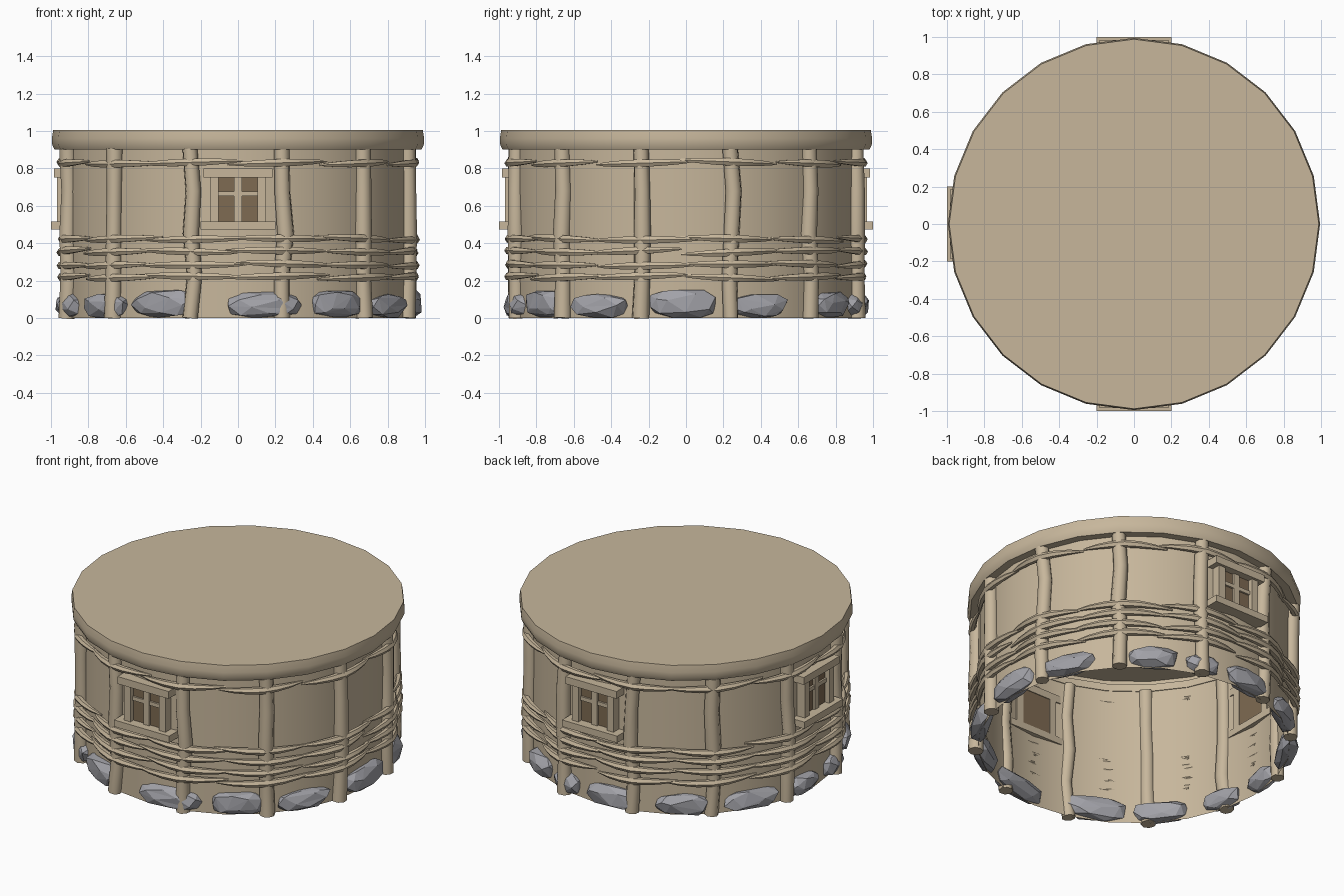
import bpy, bmesh, math, random
from mathutils import Vector, Matrix

random.seed(4)
old = bpy.data.objects.get("Cube")
if old:
    bpy.data.objects.remove(old, do_unlink=True)


def material(name, rgb):
    m = bpy.data.materials.new(name)
    m.use_nodes = True
    m.diffuse_color = (*rgb, 1)
    bsdf = next(n for n in m.node_tree.nodes if n.type == "BSDF_PRINCIPLED")
    bsdf.inputs["Base Color"].default_value = (*rgb, 1)
    return m


TAN = material("tan_clay", (0.57, 0.47, 0.33))
BROWN = material("dark_brown_pane", (0.21, 0.145, 0.085))
GREY = material("grey_stone", (0.36, 0.36, 0.39))


def finish(name, bm, mat, smooth=None):
    bmesh.ops.recalc_face_normals(bm, faces=bm.faces)
    mesh = bpy.data.meshes.new(name)
    bm.to_mesh(mesh)
    bm.free()
    ob = bpy.data.objects.new(name, mesh)
    bpy.context.collection.objects.link(ob)
    mesh.materials.append(mat)
    if smooth:
        bpy.ops.object.select_all(action="DESELECT")
        ob.select_set(True)
        bpy.context.view_layer.objects.active = ob
        bpy.ops.object.shade_smooth_by_angle(angle=math.radians(smooth))
    return ob


def polar(deg, r, z):
    """Angle runs from the front towards +x."""
    a = math.radians(deg)
    return Vector((r * math.sin(a), -r * math.cos(a), z))


def bridge(bm, rings):
    for a, b in zip(rings, rings[1:]):
        for i in range(len(a)):
            j = (i + 1) % len(a)
            bm.faces.new((a[i], a[j], b[j], b[i]))


def lathe(name, profile, cap_top=False, sides=24):
    bm = bmesh.new()
    rings = [[bm.verts.new(polar(360 * i / sides, r, z)) for i in range(sides)]
             for r, z in profile]
    bridge(bm, rings)
    if cap_top:
        bm.faces.new(rings[-1])
    return finish(name, bm, TAN, 40)


def sweep(bm, points, radii, ref, sides=8):
    """Tapered round stick along a path."""
    rings = []
    for k, p in enumerate(points):
        t = points[min(k + 1, len(points) - 1)] - points[max(k - 1, 0)]
        u = t.cross(ref).normalized()
        v = t.cross(u).normalized()
        rings.append([bm.verts.new(p + radii[k] * (
            u * math.cos(math.tau * i / sides) + v * math.sin(math.tau * i / sides)))
            for i in range(sides)])
    bridge(bm, rings)
    bm.faces.new(rings[0])
    bm.faces.new(rings[-1])


# Open-bottomed round wall and the thick slab on top
lathe("round_wall", [(0.93, 0.0), (0.93, 0.95)])
lathe("top_slab", [(0.925, 0.9), (0.98, 0.9), (0.993, 0.925), (0.995, 0.96),
                   (0.988, 1.005)], cap_top=True)

# Slightly crooked upright posts
POST_ANGLES = [15 + 30 * k for k in range(12)]
bm = bmesh.new()
for ang in POST_ANGLES:
    pts, radii = [], []
    for k in range(5):
        pts.append(polar(ang + random.uniform(-0.8, 0.8),
                         0.94 + random.uniform(-0.006, 0.006), 0.905 * k / 4))
        radii.append(random.uniform(0.041, 0.048))
    sweep(bm, pts, radii, polar(ang, 1, 0))
finish("wall_posts", bm, TAN, 50)

# Woven branches bent over every post
bm = bmesh.new()
for level in (0.22, 0.285, 0.355, 0.42, 0.83):
    for ang in POST_ANGLES:
        half = random.uniform(15.5, 18.5)
        mid = ang + random.uniform(-2, 2)
        tilt = random.uniform(-0.012, 0.012)
        base = level + random.uniform(-0.006, 0.006)
        pts, radii = [], []
        for k in range(7):
            t = k / 3 - 1
            pts.append(polar(mid + half * t, 0.968 - 0.038 * abs(t) ** 1.3,
                             base + tilt * t))
            radii.append(0.023 - 0.017 * t * t)
        sweep(bm, pts, radii, Vector((0, 0, 1)), 6)
finish("woven_branches", bm, TAN, 50)


# Windows on the front, back and right
def box(bm, x0, x1, r0, r1, z0, z1, turn):
    mat = (Matrix.Rotation(math.radians(turn), 4, "Z")
           @ Matrix.Translation(((x0 + x1) / 2, -(r0 + r1) / 2, (z0 + z1) / 2))
           @ Matrix.Diagonal((x1 - x0, r1 - r0, z1 - z0, 1)))
    bmesh.ops.create_cube(bm, size=1, matrix=mat)


for side, turn in (("front", 0), ("back", 180), ("right", 270)):
    bm = bmesh.new()
    box(bm, -0.185, 0.185, 0.9, 0.985, 0.752, 0.8, turn)     # lintel
    box(bm, -0.2, 0.2, 0.9, 1.0, 0.473, 0.517, turn)         # sill
    for x in (-0.127, 0.127):                                # jambs
        box(bm, x - 0.024, x + 0.024, 0.9, 0.968, 0.517, 0.752, turn)
    box(bm, -0.021, 0.021, 0.91, 0.95, 0.517, 0.752, turn)   # upright bar
    box(bm, -0.105, 0.105, 0.91, 0.948, 0.652, 0.677, turn)  # cross bar
    finish(side + "_window_frame", bm, TAN)
    bm = bmesh.new()
    box(bm, -0.104, 0.104, 0.905, 0.936, 0.515, 0.754, turn)
    finish(side + "_window_pane", bm, BROWN)

# Faceted stones round the foot: angle, half length, height
STONES = [(9, 0.21, 0.145), (35, 0.17, 0.155), (60, 0.18, 0.14), (89, 0.2, 0.17),
          (115, 0.18, 0.14), (147, 0.16, 0.15), (166, 0.11, 0.14), (187, 0.18, 0.15),
          (214, 0.18, 0.15), (240, 0.19, 0.14), (264, 0.13, 0.13), (285, 0.14, 0.14),
          (310, 0.18, 0.14), (334, 0.2, 0.16)]
for n, (ang, half, tall) in enumerate(STONES):
    bm = bmesh.new()
    count = 26
    for i in range(count):
        c = 1 - 2 * (i + 0.5) / count
        s = math.sqrt(1 - c * c)
        a = i * math.pi * (3 - math.sqrt(5)) + random.uniform(-0.35, 0.35)
        d = Vector((c, s * math.cos(a), s * math.sin(a)))
        d = Vector([math.copysign(abs(q) ** 0.8, q) for q in d])
        d *= random.uniform(0.88, 1.04)
        bm.verts.new((d.x * half, d.y * 0.062, d.z * tall / 2))
    hull = bmesh.ops.convex_hull(bm, input=bm.verts)
    loose = [v for v in bm.verts if not v.link_faces]
    bmesh.ops.delete(bm, geom=loose, context="VERTS")
    low = min(v.co.z for v in bm.verts)
    for v in bm.verts:
        v.co.z -= low
        v.co.y -= 0.925 - 0.35 * v.co.x ** 2
    bmesh.ops.rotate(bm, verts=bm.verts, cent=(0, 0, 0),
                     matrix=Matrix.Rotation(math.radians(ang), 3, "Z"))
    finish(f"foot_stone_{n + 1}", bm, GREY)
